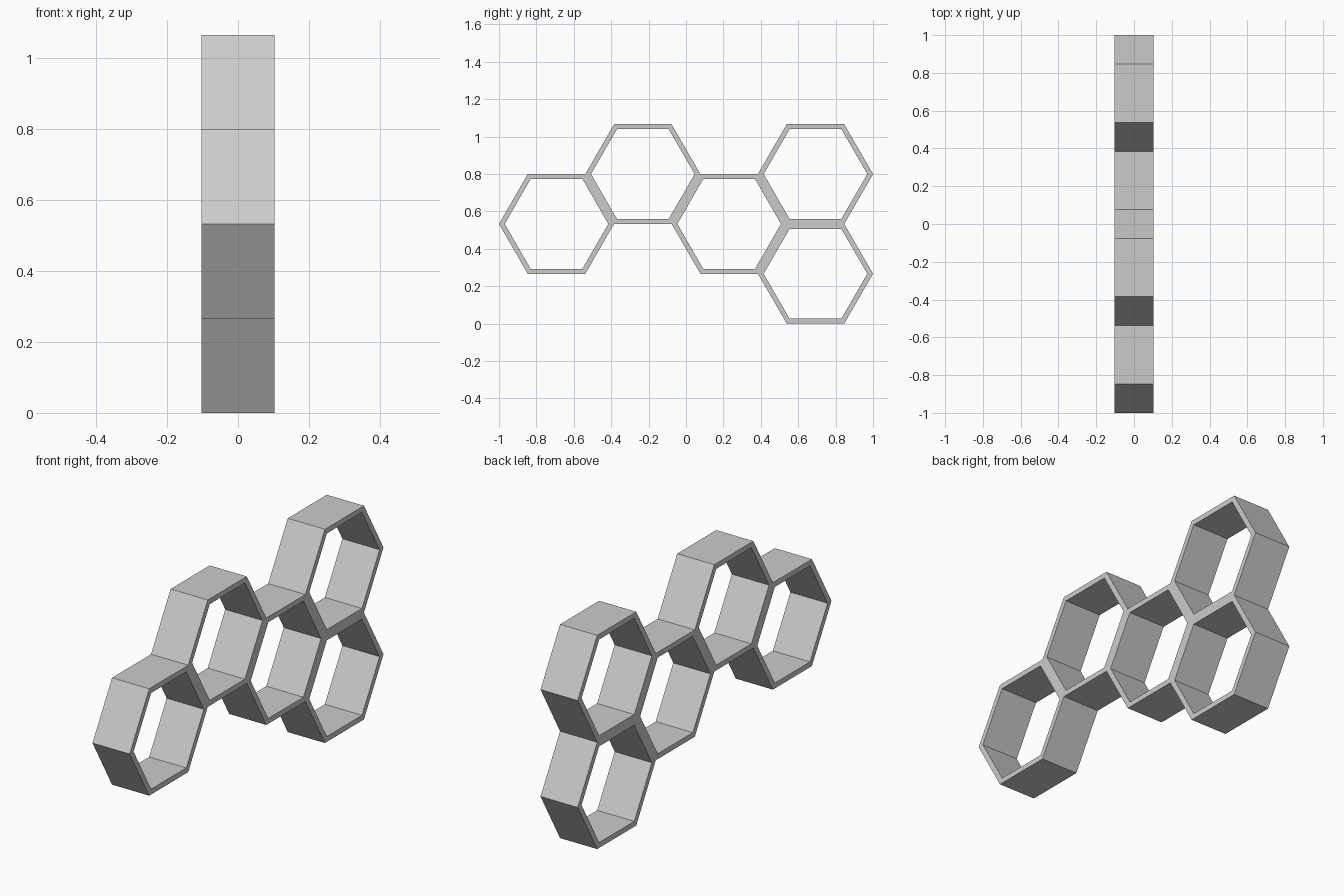
import bpy, bmesh
from math import cos, sin, pi, sqrt

if "Cube" in bpy.data.objects:
    bpy.data.objects.remove(bpy.data.objects["Cube"])

R = 2 / 6.5              # outer hexagon radius
INNER = R * 0.9          # inner hexagon radius
HALF_DEPTH = R / 3
STEP_Y, STEP_Z = 1.5 * R, sqrt(3) / 2 * R


def hex_cell(name, y, z):
    """Open hexagonal frame with its axis along x."""
    bm = bmesh.new()

    def loop(r, x):
        return [bm.verts.new((x, r * cos(i * pi / 3), r * sin(i * pi / 3)))
                for i in range(6)]

    # outer front, outer back, inner back, inner front
    loops = [loop(R, HALF_DEPTH), loop(R, -HALF_DEPTH),
             loop(INNER, -HALF_DEPTH), loop(INNER, HALF_DEPTH)]
    for k in range(4):
        a, b = loops[k], loops[(k + 1) % 4]
        for i in range(6):
            j = (i + 1) % 6
            bm.faces.new((a[i], a[j], b[j], b[i]))
    bmesh.ops.recalc_face_normals(bm, faces=bm.faces)
    mesh = bpy.data.meshes.new(name)
    bm.to_mesh(mesh)
    bm.free()
    obj = bpy.data.objects.new(name, mesh)
    obj.location = (0, y, z)
    bpy.context.collection.objects.link(obj)


# Honeycomb layout: column index and height in half-cell steps
for n, (col, row) in enumerate([(0, 2), (1, 3), (2, 2), (3, 3), (3, 1)], 1):
    hex_cell(f"shelf_cell_{n}", -1 + R + col * STEP_Y, row * STEP_Z)
